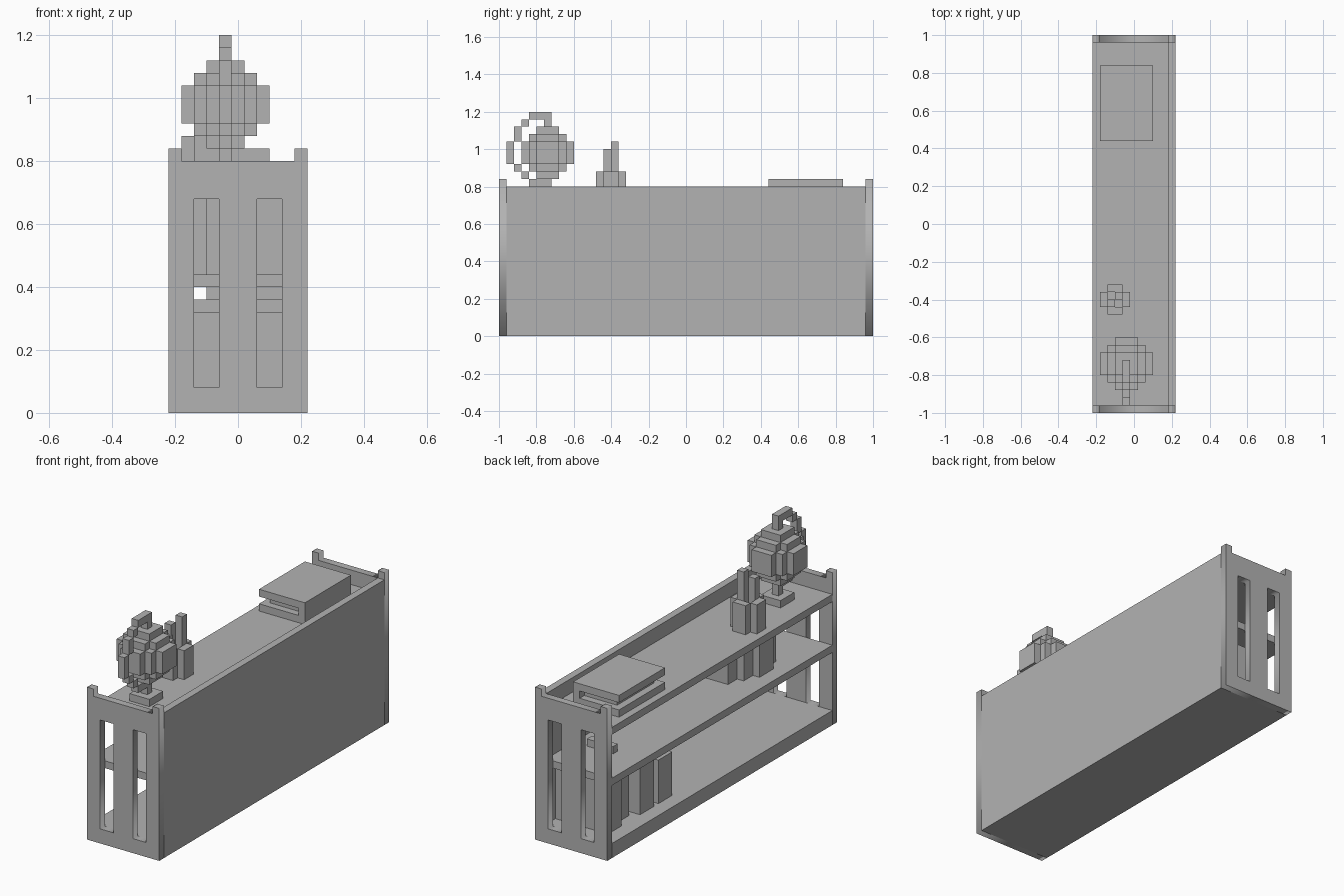
import bpy
import bmesh
from mathutils import Matrix, Vector
from math import pi

if "Cube" in bpy.data.objects:
    bpy.data.objects.remove(bpy.data.objects["Cube"], do_unlink=True)

U = 0.04  # block size

grey = bpy.data.materials.new("plain_grey")
grey.use_nodes = True
grey.diffuse_color = (0.45, 0.45, 0.45, 1)
grey.node_tree.nodes["Principled BSDF"].inputs["Base Color"].default_value = (0.45, 0.45, 0.45, 1)


def add_object(name, mesh):
    mesh.materials.clear()
    mesh.materials.append(grey)
    obj = bpy.data.objects.new(name, mesh)
    bpy.context.collection.objects.link(obj)
    return obj


def boxes(name, *spans):
    """One object from boxes, each given as (x0, x1, y0, y1, z0, z1)."""
    bm = bmesh.new()
    for x0, x1, y0, y1, z0, z1 in spans:
        centre = Vector((x0 + x1, y0 + y1, z0 + z1)) / 2
        size = Matrix.Diagonal((x1 - x0, y1 - y0, z1 - z0, 1))
        bmesh.ops.create_cube(bm, size=1, matrix=Matrix.Translation(centre) @ size)
    mesh = bpy.data.meshes.new(name)
    bm.to_mesh(mesh)
    bm.free()
    return add_object(name, mesh)


def cells(name, filled, origin):
    """One closed blocky skin around a set of grid cells."""
    bm = bmesh.new()
    for c in filled:
        for axis in range(3):
            for side in (-1, 1):
                step = [0, 0, 0]
                step[axis] = side
                if tuple(a + b for a, b in zip(c, step)) in filled:
                    continue
                ring = []
                for p, q in ((-1, -1), (1, -1), (1, 1), (-1, 1)):
                    v = Vector(c)
                    v[axis] += side / 2
                    v[(axis + 1) % 3] += p / 2
                    v[(axis + 2) % 3] += q / 2
                    ring.append(bm.verts.new(v * U + Vector(origin)))
                bm.faces.new(ring if side > 0 else ring[::-1])
    bmesh.ops.remove_doubles(bm, verts=bm.verts, dist=0.001)
    bmesh.ops.dissolve_limit(bm, angle_limit=0.01, verts=bm.verts, edges=bm.edges)
    mesh = bpy.data.meshes.new(name)
    bm.to_mesh(mesh)
    bm.free()
    return add_object(name, mesh)


def end_panel(name, y):
    """Upright end with two tall windows and raised corners."""
    half = [(0.22, 0), (0.22, 0.84), (0.18, 0.84), (0.18, 0.8)]
    loops = [half + [(-x, z) for x, z in reversed(half)]]
    for s in (-1, 1):
        loops.append([(s * 0.06, 0.08), (s * 0.14, 0.08), (s * 0.14, 0.68), (s * 0.06, 0.68)])
    curve = bpy.data.curves.new(name + "_outline", 'CURVE')
    curve.dimensions = '2D'
    curve.fill_mode = 'BOTH'
    curve.extrude = U / 2
    for loop in loops:
        spline = curve.splines.new('POLY')
        spline.points.add(len(loop) - 1)
        for point, (x, z) in zip(spline.points, loop):
            point.co = (x, z, 0, 1)
        spline.use_cyclic_u = True
    temp = bpy.data.objects.new(name + "_outline", curve)
    bpy.context.collection.objects.link(temp)
    graph = bpy.context.evaluated_depsgraph_get()
    mesh = bpy.data.meshes.new_from_object(temp.evaluated_get(graph))
    bpy.data.objects.remove(temp, do_unlink=True)
    mesh.transform(Matrix.Translation((0, y, 0)) @ Matrix.Rotation(pi / 2, 4, 'X'))
    return add_object(name, mesh)


# Cabinet
end_panel("front_end_panel", -0.98)
end_panel("back_end_panel", 0.98)
boxes("long_wall", (0.18, 0.22, -0.96, 0.96, 0, 0.8))
for name, z0, z1 in (("floor_board", 0, 0.08), ("middle_shelf", 0.4, 0.44), ("top_board", 0.68, 0.72)):
    boxes(name, (-0.22, 0.18, -0.96, 0.96, z0, z1))

# Upright books on the middle shelf: y start, y end, open-side x
for i, (y0, y1, x) in enumerate(((-0.64, -0.56, -0.1), (-0.56, -0.44, -0.14),
                                 (-0.44, -0.36, -0.1), (-0.36, -0.28, -0.06))):
    boxes(f"shelf_book_{i + 1}", (x, 0.18, y0, y1, 0.44, 0.68))

# Upright books on the floor: y start, y end, open-side x, top
for i, (y0, y1, x, top) in enumerate(((0.32, 0.44, -0.14, 0.32), (0.48, 0.6, -0.14, 0.36),
                                      (0.64, 0.76, -0.1, 0.4), (0.76, 0.88, -0.14, 0.36))):
    boxes(f"floor_book_{i + 1}", (x, 0.18, y0, y1, 0.08, top))
boxes("shelf_trinket", (-0.06, 0.1, 0.68, 0.72, 0.44, 0.48))

# Large book lying on top
boxes("large_book_cover",
      (-0.18, 0.06, 0.44, 0.84, 0.72, 0.76),
      (-0.18, 0.06, 0.44, 0.84, 0.8, 0.84),
      (0.06, 0.1, 0.44, 0.84, 0.72, 0.84))
boxes("large_book_pages", (-0.14, 0.06, 0.48, 0.8, 0.76, 0.8))

# Pencil cup: hollow cross of walls around a two by two floor
cup = {(x, y, 0) for x in (0, 1) for y in (0, 1)}
for a in (0, 1):
    for b in (-1, 2):
        for z in range(4):
            cup |= {(a, b, z), (b, a, z)}
cells("pencil_cup", cup, (-0.12, -0.42, 0.74))
boxes("tall_pencil", (-0.1, -0.06, -0.4, -0.36, 0.76, 1.04))
boxes("short_pencil", (-0.14, -0.1, -0.44, -0.4, 0.76, 1.0))

# Globe ball
R = range(-3, 4)
ball = {(x, y, z) for x in R for y in R for z in R if x * x + y * y + z * z <= 11}
cells("globe_ball", ball, (-0.04, -0.74, 0.98))

# Globe stand: base, pins and the stepped arm as (y0, y1, z0, z1)
boxes("globe_base", (-0.1, 0.02, -0.8, -0.68, 0.72, 0.76))
boxes("globe_pole", (-0.06, -0.02, -0.76, -0.72, 0.76, 0.84))
arm = [(-0.84, -0.72, 1.16, 1.2), (-0.76, -0.72, 1.12, 1.16), (-0.88, -0.84, 1.12, 1.16),
       (-0.92, -0.88, 1.04, 1.12), (-0.96, -0.92, 0.92, 1.04), (-0.92, -0.88, 0.88, 0.92),
       (-0.88, -0.84, 0.84, 0.88), (-0.84, -0.76, 0.8, 0.84)]
boxes("globe_arm", *[(-0.06, -0.02, *span) for span in arm])
